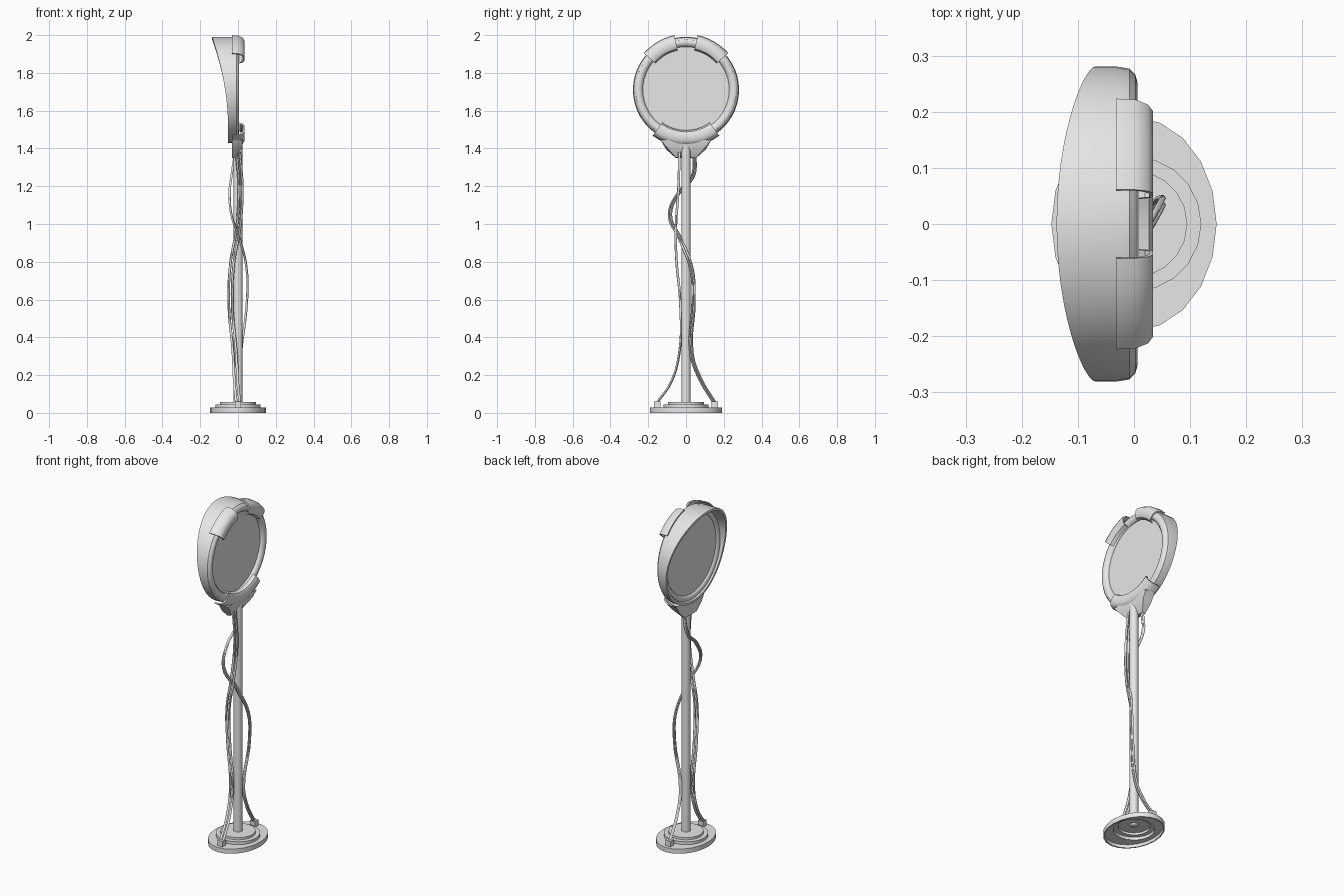
import bpy, bmesh, math
from mathutils import Vector

cube = bpy.data.objects.get("Cube")
if cube:
    bpy.data.objects.remove(cube, do_unlink=True)

grey = bpy.data.materials.new("light_grey")
grey.use_nodes = True
grey.diffuse_color = (0.8, 0.8, 0.8, 1)
grey.node_tree.nodes["Principled BSDF"].inputs["Base Color"].default_value = (0.8, 0.8, 0.8, 1)

HEAD_Z = 1.71


def finish(obj, angle=35):
    obj.data.materials.append(grey)
    bpy.ops.object.select_all(action="DESELECT")
    obj.select_set(True)
    bpy.context.view_layer.objects.active = obj
    bpy.ops.object.shade_smooth_by_angle(angle=math.radians(angle))
    return obj


def from_bmesh(name, bm):
    bmesh.ops.recalc_face_normals(bm, faces=bm.faces)
    mesh = bpy.data.meshes.new(name)
    bm.to_mesh(mesh)
    bm.free()
    obj = bpy.data.objects.new(name, mesh)
    bpy.context.collection.objects.link(obj)
    return obj


def grid(name, rows, wrap_rows, wrap_cols):
    """Skin rows of points with quads."""
    bm = bmesh.new()
    vs = [[bm.verts.new(p) for p in row] for row in rows]
    n, m = len(vs), len(vs[0])
    for i in range(n if wrap_rows else n - 1):
        for j in range(m if wrap_cols else m - 1):
            k, l = (i + 1) % n, (j + 1) % m
            bm.faces.new((vs[i][j], vs[k][j], vs[k][l], vs[i][l]))
    return from_bmesh(name, bm)


def around_head(a, x, r):
    return Vector((x, r * math.sin(a), HEAD_Z + r * math.cos(a)))


# Stepped base, oval at the foot and hollow underneath
profile = [(0, 0.058), (0.095, 0.058), (0.095, 0.045), (0.12, 0.045), (0.12, 0.028),
           (0.19, 0.028), (0.19, 0), (0.182, 0), (0.18, 0.018), (0.112, 0.018),
           (0.112, 0.035), (0.087, 0.035), (0.087, 0.048), (0, 0.048)]
rows = []
for i in range(20):
    a = math.tau * i / 20
    rows.append([(r * math.cos(a) * (0.775 if r > 0.15 else 1), r * math.sin(a), z)
                 for r, z in profile])
base = grid("base", rows, True, False)
bm = bmesh.new()
bm.from_mesh(base.data)
bmesh.ops.remove_doubles(bm, verts=bm.verts, dist=0.0001)
bm.to_mesh(base.data)
bm.free()
finish(base)

# Pole with a slightly rounded top
bpy.ops.mesh.primitive_cylinder_add(vertices=20, radius=0.024, depth=1.4, location=(0, 0, 0.74))
pole = bpy.context.object
pole.name = "pole"
bevel = pole.modifiers.new("round", "BEVEL")
bevel.width = 0.01
bevel.segments = 2
finish(pole)

# Cable sockets on the base
for side, label in ((-1, "front"), (1, "back")):
    bpy.ops.mesh.primitive_cube_add(size=0.034, location=(0, side * 0.153, 0.044))
    bpy.context.object.name = label + "_cable_socket"
    finish(bpy.context.object)


# Paired cables winding around the pole
def cable(name, points, offset, radius):
    cu = bpy.data.curves.new(name, "CURVE")
    cu.dimensions = "3D"
    cu.bevel_depth = radius
    cu.bevel_resolution = 1
    cu.resolution_u = 5
    cu.use_fill_caps = True
    for s in (-1, 1):
        sp = cu.splines.new("BEZIER")
        sp.bezier_points.add(len(points) - 1)
        for bp, p in zip(sp.bezier_points, points):
            bp.co = Vector(p) + s * Vector(offset)
            bp.handle_left_type = bp.handle_right_type = "AUTO"
    obj = bpy.data.objects.new(name, cu)
    bpy.context.collection.objects.link(obj)
    bpy.ops.object.select_all(action="DESELECT")
    obj.select_set(True)
    bpy.context.view_layer.objects.active = obj
    bpy.ops.object.convert(target="MESH")
    finish(bpy.context.object, 60)


cable("front_cable", [(0, -0.153, 0.055), (-0.01, -0.08, 0.16), (-0.018, -0.035, 0.32),
                      (-0.04, -0.03, 0.58), (-0.03, -0.05, 0.8), (0, -0.054, 0.97),
                      (0.014, -0.04, 1.19), (0, -0.035, 1.38)], (0.009, 0, 0), 0.007)
cable("back_cable", [(0, 0.15, 0.055), (0.005, 0.075, 0.18), (0.015, 0.03, 0.31),
                     (0.048, 0.04, 0.6), (0.046, 0.03, 0.76), (0.01, -0.03, 0.92),
                     (-0.035, -0.085, 1.05), (-0.044, -0.035, 1.17),
                     (-0.035, 0.035, 1.25), (-0.015, 0.045, 1.38)], (0, 0.006, 0), 0.006)

# Round tube ring of the lamp head
N = 48
rows = [[around_head(math.tau * i / N, -0.02 + 0.026 * math.cos(t), 0.253 + 0.026 * math.sin(t))
         for t in (math.tau * j / 12 for j in range(12))] for i in range(N)]
finish(grid("head_ring", rows, True, True), 50)

# Flat lens
bpy.ops.mesh.primitive_cylinder_add(vertices=N, radius=0.25, depth=0.02,
                                    location=(-0.025, 0, HEAD_Z), rotation=(0, math.pi / 2, 0))
bpy.context.object.name = "lens"
finish(bpy.context.object)

# Hood: a shell whose lip reaches further out toward the top
rows = []
for i in range(N):
    a = math.tau * i / N
    t = max(0, (0.28 * math.cos(a) + 0.21) / 0.49)
    lip = -0.052 - 0.086 * t * t
    section = [(0.003, 0.266), (-0.008, 0.277), (-0.033, 0.281), (lip, 0.281),
               (lip, 0.268), (-0.03, 0.25)]
    rows.append([around_head(a, x, r) for x, r in section])
finish(grid("hood", rows, True, True))


# Clamps wrapping the face of the ring
def clamp(name, start, end, outer, steps):
    section = [(-0.032, outer), (0.002, outer - 0.002), (0.025, outer - 0.014),
               (0.034, outer - 0.03), (0.034, 0.235), (0.027, 0.222), (0.008, 0.214)]
    inner = [(x - (0.007 if x > 0.02 else 0), r + (0.007 if r < 0.225 else -0.007))
             for x, r in reversed(section)]
    loop = section + inner
    rows = []
    for i in range(steps + 1):
        a = math.radians(start + (end - start) * i / steps)
        rows.append([around_head(a, x, r) for x, r in loop])
    obj = grid(name, rows, False, True)
    # Close both ends between the inner and outer skins
    bm = bmesh.new()
    bm.from_mesh(obj.data)
    bm.verts.ensure_lookup_table()
    n = len(loop)
    for off in (0, steps * n):
        for j in range(n // 2 - 1):
            bm.faces.new([bm.verts[off + k] for k in (j, j + 1, n - 2 - j, n - 1 - j)])
    bmesh.ops.recalc_face_normals(bm, faces=bm.faces)
    bm.to_mesh(obj.data)
    bm.free()
    finish(obj)


clamp("back_top_clamp", 12, 49, 0.296, 6)
clamp("front_top_clamp", -12, -49, 0.296, 6)
clamp("lower_clamp", 144, 216, 0.3, 12)

# Tapered neck joining the lower clamp to the pole, cut on a slant
bm = bmesh.new()
for y in (-1, 1):
    for x, w, z in ((-0.032, 0.135, 1.445), (0.028, 0.135, 1.445), (0.022, 0.105, 1.41),
                    (-0.032, 0.105, 1.395), (-0.032, 0.055, 1.35), (-0.012, 0.055, 1.352)):
        bm.verts.new((x, y * w, z))
bmesh.ops.convex_hull(bm, input=bm.verts)
finish(from_bmesh("neck", bm), 30)
